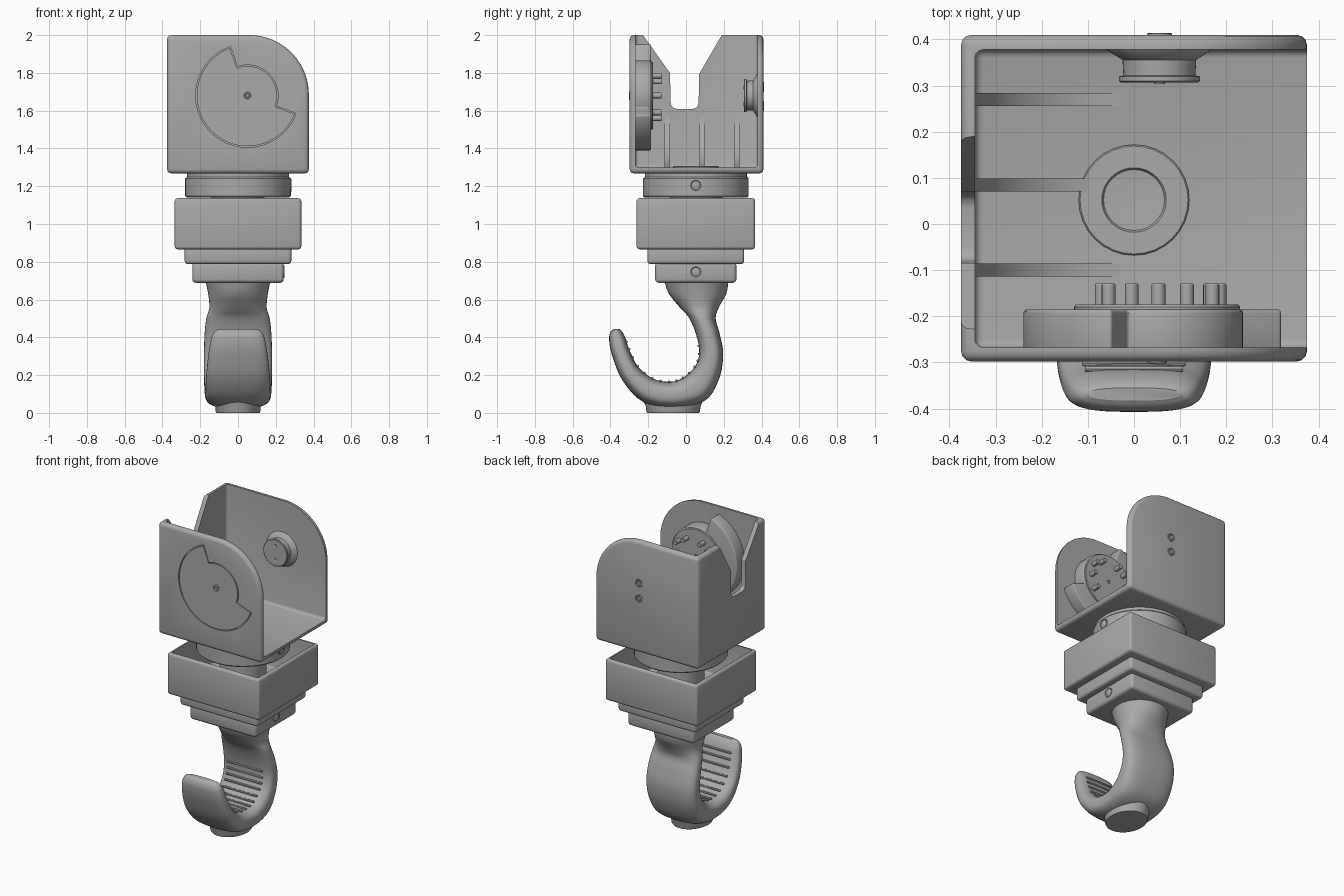
import bpy, bmesh, math
from mathutils import Vector

if "Cube" in bpy.data.objects:
    bpy.data.objects.remove(bpy.data.objects["Cube"], do_unlink=True)

grey = bpy.data.materials.new("neutral grey")
grey.use_nodes = True
grey.diffuse_color = (0.4, 0.4, 0.4, 1)
grey.node_tree.nodes["Principled BSDF"].inputs["Base Color"].default_value = (0.4, 0.4, 0.4, 1)


def activate(ob):
    bpy.ops.object.select_all(action="DESELECT")
    ob.select_set(True)
    bpy.context.view_layer.objects.active = ob


def finish(name, bm, bevel=0, segments=3):
    """Turn a bmesh into a shaded object, with an optional rounded edge."""
    bmesh.ops.recalc_face_normals(bm, faces=bm.faces)
    mesh = bpy.data.meshes.new(name)
    bm.to_mesh(mesh)
    bm.free()
    ob = bpy.data.objects.new(name, mesh)
    bpy.context.collection.objects.link(ob)
    mesh.materials.append(grey)
    activate(ob)
    if bevel:
        mod = ob.modifiers.new("rounding", "BEVEL")
        mod.width, mod.segments, mod.limit_method = bevel, segments, "ANGLE"
        mod.angle_limit = math.radians(40)
        bpy.ops.object.modifier_apply(modifier=mod.name)
    bpy.ops.object.shade_smooth_by_angle(angle=math.radians(32))
    return ob


def prism(name, points, axis, lo, hi, bevel=0):
    """Extrude an outline: (x, z) along Y or (y, z) along X."""
    place = (lambda p, t: (p[0], t, p[1])) if axis == "Y" else (lambda p, t: (t, p[0], p[1]))
    bm = bmesh.new()
    a = [bm.verts.new(place(p, lo)) for p in points]
    b = [bm.verts.new(place(p, hi)) for p in points]
    bm.faces.new(a)
    bm.faces.new(b)
    n = len(points)
    for i in range(n):
        bm.faces.new((a[i], a[(i + 1) % n], b[(i + 1) % n], b[i]))
    return finish(name, bm, bevel)


def box(name, x0, x1, y0, y1, z0, z1, bevel=0):
    return prism(name, [(x0, z0), (x1, z0), (x1, z1), (x0, z1)], "Y", y0, y1, bevel)


def lathe(name, profile, loc, axis=(0, 0, 1), segments=48, scale=(1, 1)):
    """Spin (radius, height) pairs about an axis, closing both ends."""
    turn = Vector(axis).to_track_quat("Z", "Y")
    bm = bmesh.new()
    rings = []
    for r, h in profile:
        ring = []
        for i in range(segments):
            a = math.tau * i / segments
            p = Vector((r * scale[0] * math.cos(a), r * scale[1] * math.sin(a), h))
            ring.append(bm.verts.new(Vector(loc) + turn @ p))
        rings.append(ring)
    skin(bm, rings)
    return finish(name, bm)


def skin(bm, rings):
    n = len(rings[0])
    for a, b in zip(rings, rings[1:]):
        for i in range(n):
            bm.faces.new((a[i], a[(i + 1) % n], b[(i + 1) % n], b[i]))
    bm.faces.new(rings[0])
    bm.faces.new(rings[-1])


def cut(ob, cutter):
    mod = ob.modifiers.new("cut", "BOOLEAN")
    mod.operation, mod.solver, mod.object = "DIFFERENCE", "EXACT", cutter
    activate(ob)
    bpy.ops.object.modifier_apply(modifier=mod.name)
    bpy.data.objects.remove(cutter, do_unlink=True)
    activate(ob)
    bpy.ops.object.shade_smooth_by_angle(angle=math.radians(32))


def arc(cx, cz, r, start, end, steps):
    angles = [math.radians(start + (end - start) * i / steps) for i in range(steps + 1)]
    return [(cx + r * math.cos(a), cz + r * math.sin(a)) for a in angles]


PX, PZ = 0.05, 1.68   # pivot centre on the side plates
CY = 0.052            # swivel axis in y


def stepped_disc(big, small, grow=0):
    """Disc outline with a large sector and a small sector."""
    d = math.degrees(grow / big)
    return (arc(PX, PZ, big + grow, 110 - d, 339 + d, 64)
            + arc(PX, PZ, small + grow, 339 + d, 470 - d, 32))


# Bracket: rounded shell, hollowed, with a slot in its side wall
outline = [(-0.375, 1.268), (0.375, 1.268)] + arc(0.06, 1.685, 0.315, 0, 90, 20) + [(-0.375, 2.0)]
bracket = prism("bracket", outline, "Y", -0.298, 0.41, 0.022)
cut(bracket, box("hollow", -0.345, 0.9, -0.268, 0.378, 1.298, 2.6, 0.018))
slot = [(-0.235, 2.01), (-0.085, 1.8), (-0.08, 1.61), (0.066, 1.61), (0.07, 1.795), (0.195, 2.01),
        (0.195, 2.3), (-0.235, 2.3)]
cut(bracket, prism("slot", slot, "X", -0.8, -0.25, 0.03))
cut(bracket, prism("disc_recess", stepped_disc(0.27, 0.158, 0.004), "Y", -0.4, -0.288))
prism("front_disc", stepped_disc(0.27, 0.158, -0.002), "Y", -0.298, -0.28)

# Gusset ribs inside the bracket
gusset = [(-0.36, 1.285), (-0.03, 1.285)]
gusset += [(-0.03 - 0.32 * math.sin(t * math.pi / 24), 1.62 - 0.32 * math.cos(t * math.pi / 24))
           for t in range(13)] + [(-0.36, 1.62)]
for i, y in enumerate((-0.1, 0.085, 0.27)):
    prism(f"gusset_rib_{i + 1}", gusset, "Y", y - 0.014, y + 0.014)

# Inner hub with drive pins on the front plate
prism("hub_housing", stepped_disc(0.29, 0.186), "Y", -0.28, -0.185, 0.008)
lathe("hub_disc", [(0.18, 0), (0.18, 0.085), (0.176, 0.09), (0.012, 0.09), (0.012, 0.08)],
      (PX, -0.265, PZ), (0, 1, 0), 64)
pins = [(-0.055, 0.105), (-0.105, 0.075), (0.065, 0.105), (0.12, 0.075), (0.135, 0),
        (0.003, -0.12), (-0.055, -0.095), (0.115, -0.09), (-0.12, 0)]
for i, (x, z) in enumerate(pins):
    lathe(f"drive_pin_{i + 1}", [(0.015, 0), (0.015, 0.045), (0.013, 0.048)],
          (PX + x, -0.177, PZ + z), (0, 1, 0), 16)

# Knob on the inside of the back plate
lathe("back_knob", [(0.115, 0), (0.112, 0.006), (0.08, 0.026), (0.078, 0.06), (0.088, 0.062),
                    (0.088, 0.072), (0.084, 0.075)], (0.055, 0.382, PZ), (0, -1, 0))
for i, dz in enumerate((-0.045, 0.045)):
    lathe(f"knob_pin_{i + 1}", [(0.012, 0), (0.012, 0.003), (0.007, 0.001)],
          (0.055, 0.307, PZ + dz), (0, -1, 0), 16)


def screw(name, loc, axis, r=0.027):
    lathe(name, [(r, -0.01), (r, 0.003), (r * 0.85, 0.004), (r * 0.72, 0.001),
                 (r * 0.5, 0.001), (r * 0.4, 0.003)], loc, axis, 24)


screw("front_screw", (PX, -0.298, PZ), (0, -1, 0), 0.022)
screw("back_screw_upper", (0.055, 0.41, 1.725), (0, 1, 0))
screw("back_screw_lower", (0.055, 0.41, 1.625), (0, 1, 0))

# Swivel collar, neck and the washer on the bracket floor
collar = lathe("swivel_collar", [(0.272, 1.14), (0.28, 1.148), (0.28, 1.24), (0.27, 1.25),
                                 (0.27, 1.275)], (0, CY, 0), segments=64)
lathe("swivel_neck", [(0.14, 0.85), (0.14, 1.16)], (0, CY, 0))
lathe("floor_washer", [(0.12, 1.29), (0.12, 1.305), (0.117, 1.308), (0.07, 1.308), (0.066, 1.301),
                       (0.04, 1.299)], (0, CY, 0), segments=32)
screw("collar_screw", (0.28, CY, 1.205), (1, 0, 0), 0.032)

# Square housing, open on top, and its two lower steps
housing = box("housing", -0.335, 0.335, CY - 0.314, CY + 0.314, 0.866, 1.137, 0.016)
cut(housing, box("housing_hollow", -0.315, 0.315, CY - 0.294, CY + 0.294, 0.9, 1.5, 0.01))
box("upper_step", -0.282, 0.282, CY - 0.256, CY + 0.256, 0.788, 0.88, 0.016)
box("lower_step", -0.242, 0.242, CY - 0.215, CY + 0.215, 0.688, 0.8, 0.02)
screw("step_screw", (0.242, CY, 0.747), (1, 0, 0), 0.032)

# Hook stations: inner y, z, outer y, z, half width, squareness
stations = [
    (-0.115, 0.70, 0.225, 0.70, 0.172, 2), (-0.09, 0.63, 0.213, 0.63, 0.158, 2),
    (-0.03, 0.555, 0.175, 0.56, 0.152, 2.2), (0.018, 0.5, 0.157, 0.5, 0.168, 2.5),
    (0.055, 0.41, 0.178, 0.42, 0.177, 2.8), (0.07, 0.32, 0.197, 0.31, 0.18, 3),
    (0.05, 0.25, 0.175, 0.18, 0.18, 3), (-0.01, 0.19, 0.1, 0.065, 0.178, 3),
    (-0.08, 0.165, -0.07, 0.025, 0.172, 3), (-0.17, 0.18, -0.23, 0.06, 0.172, 3),
    (-0.25, 0.24, -0.335, 0.17, 0.168, 3), (-0.298, 0.33, -0.39, 0.3, 0.156, 3),
    (-0.322, 0.4, -0.407, 0.385, 0.142, 3), (-0.34, 0.432, -0.4, 0.427, 0.125, 2.6),
    (-0.355, 0.444, -0.383, 0.443, 0.1, 2.4)]


def station(t):
    """Smoothly interpolated hook station."""
    i = min(int(t), len(stations) - 2)
    f = t - i
    a, b, c, d = (stations[max(0, min(len(stations) - 1, i + k))] for k in (-1, 0, 1, 2))
    return [q + 0.5 * f * (r - p + f * (2 * p - 5 * q + 4 * r - s + f * (3 * (q - r) + s - p)))
            for p, q, r, s in zip(a, b, c, d)]


bm = bmesh.new()
rings = []
for step in range((len(stations) - 1) * 5 + 1):
    iy, iz, oy, oz, half, power = station(step / 5)
    ring = []
    for k in range(40):
        a = math.tau * k / 40
        u, v = (math.copysign(abs(w) ** (2 / power), w) for w in (math.cos(a), math.sin(a)))
        m = (v + 1) / 2
        ring.append(bm.verts.new((u * half, iy + (oy - iy) * m, iz + (oz - iz) * m)))
    rings.append(ring)
skin(bm, rings)
finish("hook", bm)

# Grip ridges across the inside of the hook
for i in range(15):
    iy, iz, oy, oz, half, power = station(4.6 + i * 0.5)
    lathe(f"grip_ridge_{i + 1}", [(0.005, -half * 0.72), (0.007, -half * 0.7), (0.007, half * 0.7),
                                  (0.005, half * 0.72)], (0, iy, iz), (1, 0, 0), 8)

# Foot pad under the hook
lathe("foot_pad", [(0.97, 0), (1, 0.008), (1.02, 0.035), (1.2, 0.09)], (0, -0.068, 0),
      scale=(0.118, 0.142))
